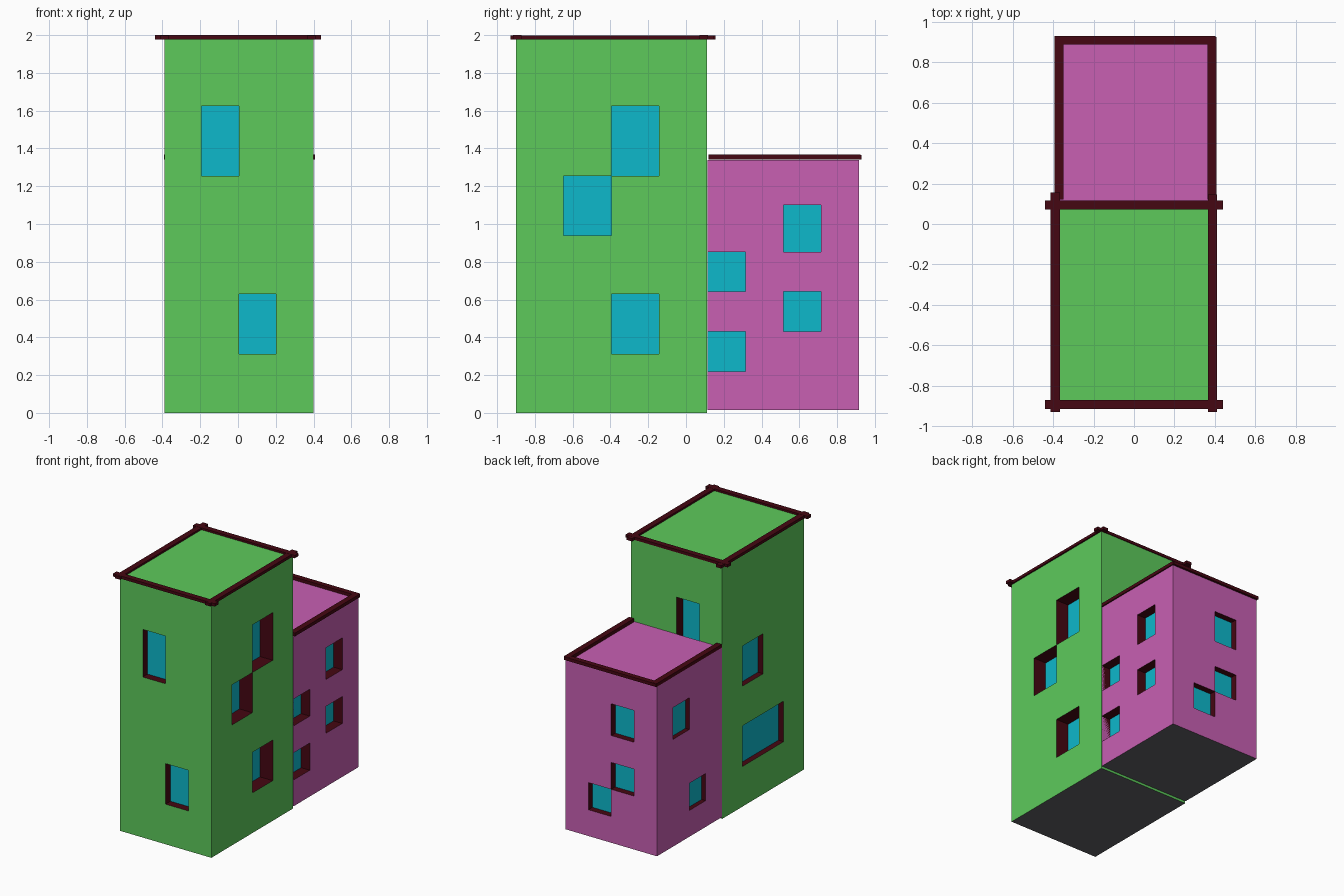
import bpy, bmesh
from mathutils import Vector

if "Cube" in bpy.data.objects:
    bpy.data.objects.remove(bpy.data.objects["Cube"])


def material(name, color):
    m = bpy.data.materials.new(name)
    m.diffuse_color = (*color, 1)
    m.use_nodes = True
    m.node_tree.nodes["Principled BSDF"].inputs["Base Color"].default_value = m.diffuse_color
    return m


green = material("green_wall", (0.11, 0.59, 0.105))
pink = material("pink_wall", (0.58, 0.115, 0.45))
glass = material("window_glass", (0.004, 0.48, 0.6))
dark = material("dark_trim", (0.06, 0.002, 0.006))
grey = material("grey_floor", (0.12, 0.12, 0.13))


def quad(bm, pts, mat):
    bm.faces.new([bm.verts.new(p) for p in pts]).material_index = mat


def wall(bm, start, end, zs, depth, windows):
    """Wall seen from outside, start at left; 4 columns, window cells recessed."""
    start, end = Vector((*start, 0)), Vector((*end, 0))
    along = (end - start).normalized()
    inward = Vector((-along.y, along.x, 0)) * depth
    for c in range(4):
        for r in range(len(zs) - 1):
            a, b = start.lerp(end, c / 4), start.lerp(end, (c + 1) / 4)
            lo, hi = Vector((0, 0, zs[r])), Vector((0, 0, zs[r + 1]))
            outer = [a + lo, b + lo, b + hi, a + hi]
            if (c, r) not in windows:
                quad(bm, outer, 0)
                continue
            inner = [p + inward for p in outer]
            quad(bm, inner, 1)
            # reveals, left open between joined window cells
            sides = [(c, r - 1), (c + 1, r), (c, r + 1), (c - 1, r)]
            for i, neighbour in enumerate(sides):
                if neighbour not in windows:
                    j = (i + 1) % 4
                    quad(bm, [outer[i], outer[j], inner[j], inner[i]], 2)


def block(name, x0, x1, y0, y1, zs, mat, sides):
    bm = bmesh.new()
    corners = [(x0, y0), (x1, y0), (x1, y1), (x0, y1)]
    # walls in the order front, right, back, left
    for i, (depth, windows) in enumerate(sides):
        wall(bm, corners[i], corners[(i + 1) % 4], zs, depth, windows)
    quad(bm, [(*p, zs[-1]) for p in corners], 0)
    quad(bm, [(*p, zs[0]) for p in reversed(corners)], 3)
    me = bpy.data.meshes.new(name)
    bm.to_mesh(me)
    bm.free()
    for m in (mat, glass, dark, grey):
        me.materials.append(m)
    bpy.context.collection.objects.link(bpy.data.objects.new(name, me))


def beam(name, x0, x1, y0, y1, z0, z1):
    bpy.ops.mesh.primitive_cube_add(
        size=1, location=((x0 + x1) / 2, (y0 + y1) / 2, (z0 + z1) / 2))
    ob = bpy.context.object
    ob.name = name
    ob.scale = (x1 - x0, y1 - y0, z1 - z0)
    ob.data.materials.append(dark)


# Tall front tower
block("tower", -0.39, 0.40, -0.90, 0.11,
      [0, 0.313, 0.63, 0.94, 1.253, 1.625, 1.985], green, [
          (0.06, {(1, 4), (2, 1)}),
          (0.11, {(2, 4), (1, 3), (2, 1)}),
          (0.08, {(2, 4)}),
          (0.045, {(1, 3), (1, 1), (2, 1)})])

# Lower rear block
block("annex", -0.39, 0.40, 0.115, 0.915,
      [0.015, 0.22, 0.432, 0.642, 0.852, 1.10, 1.34], pink, [
          (0.05, set()),
          (0.075, {(0, 3), (0, 1), (2, 4), (2, 2)}),
          (0.05, {(2, 4), (2, 2), (1, 1)}),
          (0.035, {(1, 4), (2, 1)})])

# Tower roof trim, ends crossing at the corners
for side, y in (("front", -0.893), ("back", 0.094)):
    beam("tower_trim_" + side, -0.44, 0.44, y - 0.022, y + 0.022, 1.978, 2.0)
for side, x, y0, y1 in (("left", -0.389, -0.93, 0.155), ("right", 0.388, -0.93, 0.145)):
    beam("tower_trim_" + side, x - 0.023, x + 0.023, y0, y1, 1.977, 1.999)

# Annex roof trim
beam("annex_trim_left", -0.393, -0.348, 0.12, 0.925, 1.341, 1.367)
beam("annex_trim_right", 0.363, 0.408, 0.12, 0.925, 1.341, 1.367)
beam("annex_trim_back", -0.393, 0.402, 0.888, 0.929, 1.342, 1.366)
